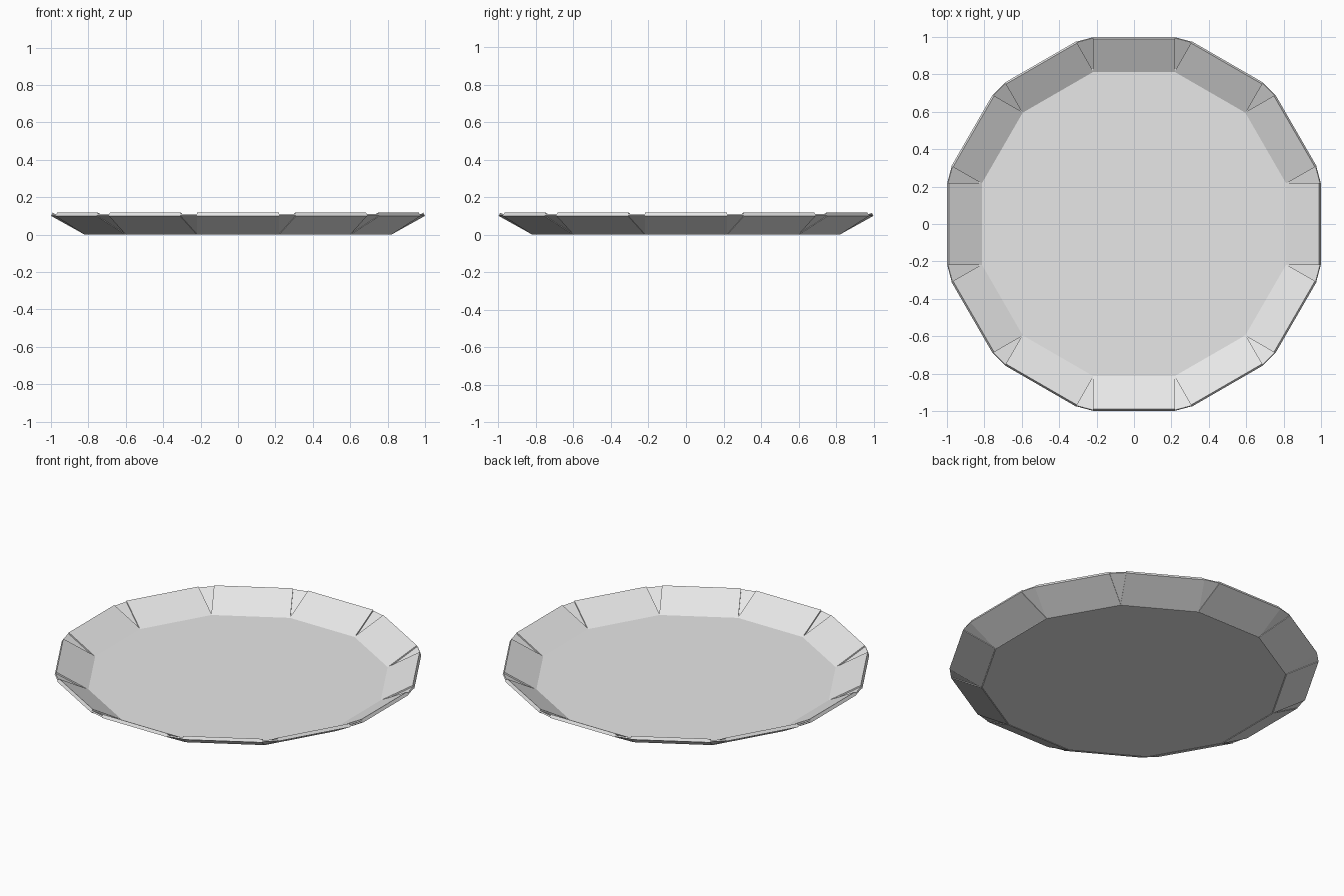
import bpy
import math
from mathutils import Vector, Matrix

if "Cube" in bpy.data.objects:
    bpy.data.objects.remove(bpy.data.objects["Cube"])

N = 12
T = 0.02                      # board thickness
R_BASE, R_RIM, Z_RIM = 0.82, 1.0, 0.10
STEP = 2 * math.pi / N
HALF = R_BASE * math.tan(STEP / 2)

grey = bpy.data.materials.new("light_grey_card")
grey.diffuse_color = (0.8, 0.8, 0.8, 1)
grey.use_nodes = True
grey.node_tree.nodes["Principled BSDF"].inputs["Base Color"].default_value = grey.diffuse_color

# slope direction and inward normal of a wall, in the (radius, z) plane
slope = Vector((R_RIM - R_BASE, Z_RIM)).normalized()
inward = Vector((-slope.y, slope.x))


def make_object(name, verts, faces):
    me = bpy.data.meshes.new(name)
    me.from_pydata([tuple(v) for v in verts], [], faces)
    me.materials.append(grey)
    me.validate()
    ob = bpy.data.objects.new(name, me)
    bpy.context.collection.objects.link(ob)
    return ob


def prism(name, lower, upper):
    """Solid between two matching loops (both counter-clockwise from above)."""
    n = len(lower)
    faces = [list(range(n))[::-1], list(range(n, 2 * n))]
    faces += [[i, (i + 1) % n, n + (i + 1) % n, n + i] for i in range(n)]
    return make_object(name, list(lower) + list(upper), faces)


def wall_point(r, z, side, depth):
    """Point on a wall facing +x, pushed inward by depth."""
    return Vector((r + inward.x * depth, side, z + inward.y * depth))


# Floor plate
def ring(apothem, z):
    rad = apothem / math.cos(STEP / 2)
    return [Vector((rad * math.cos((i + 0.5) * STEP),
                    rad * math.sin((i + 0.5) * STEP), z)) for i in range(N)]


prism("floor_plate", ring(R_BASE - 0.005, 0), ring(R_BASE + 0.01, 0.019))

for k in range(N):
    rot = Matrix.Rotation(k * STEP, 3, 'Z')
    nxt = Matrix.Rotation((k + 1) * STEP, 3, 'Z')

    # Folded-up rectangular side wall
    def wall(depth):
        return [rot @ wall_point(r, z, s, depth) for r, z, s in
                ((R_BASE, 0, -HALF), (R_RIM, Z_RIM, -HALF),
                 (R_RIM, Z_RIM, HALF), (R_BASE, 0, HALF))]
    prism("side_wall_%02d" % k, wall(0), wall(T))

    # Thin recessed corner gusset between neighbouring walls
    def gusset(depth):
        return [rot @ wall_point(R_BASE, 0, HALF, depth),
                rot @ wall_point(R_RIM, Z_RIM, HALF, depth),
                nxt @ wall_point(R_RIM, Z_RIM, -HALF, depth)]
    prism("corner_gusset_%02d" % k, gusset(0.003), gusset(0.012))
